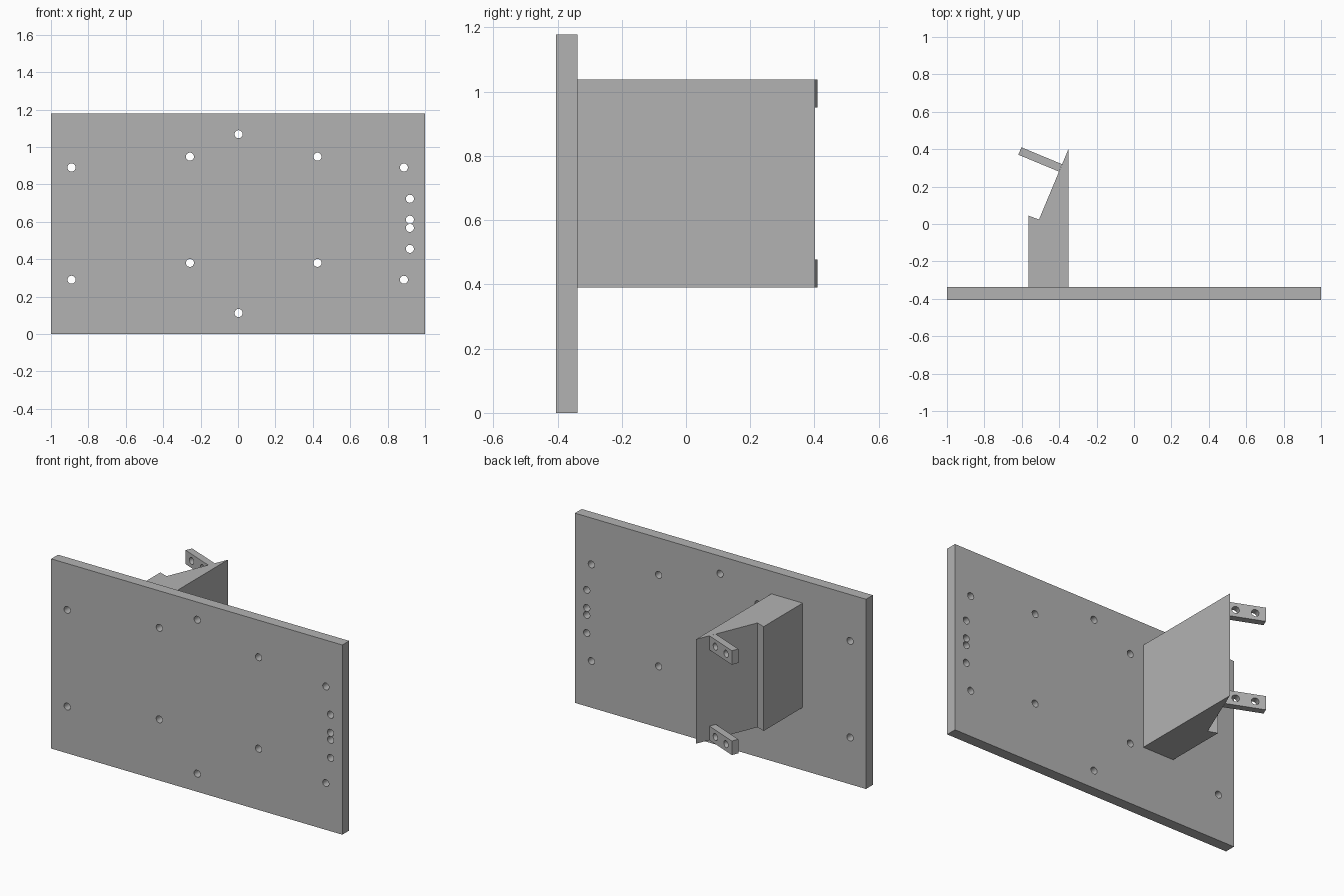
import bpy
import bmesh
from math import pi
from mathutils import Matrix, Vector

cube = bpy.data.objects.get("Cube")
if cube:
    bpy.data.objects.remove(cube, do_unlink=True)

grey = bpy.data.materials.new("plain grey")
grey.use_nodes = True
grey.diffuse_color = (0.45, 0.45, 0.45, 1)
grey.node_tree.nodes["Principled BSDF"].inputs["Base Color"].default_value = grey.diffuse_color


def add_object(name, bm):
    bmesh.ops.recalc_face_normals(bm, faces=bm.faces)
    mesh = bpy.data.meshes.new(name)
    bm.to_mesh(mesh)
    bm.free()
    mesh.materials.append(grey)
    obj = bpy.data.objects.new(name, mesh)
    bpy.context.collection.objects.link(obj)
    return obj


def prism(name, outline, z0, z1):
    """Extrude an outline in the ground plane from z0 up to z1."""
    bm = bmesh.new()
    face = bm.faces.new([bm.verts.new((x, y, z0)) for x, y in outline])
    grown = bmesh.ops.extrude_face_region(bm, geom=[face])
    top = [v for v in grown["geom"] if isinstance(v, bmesh.types.BMVert)]
    bmesh.ops.translate(bm, verts=top, vec=(0, 0, z1 - z0))
    return add_object(name, bm)


def drill(obj, centres, axis, radius, depth=0.2):
    """Cut round through-holes along an axis, then shade their walls smooth."""
    bm = bmesh.new()
    turn = Vector(axis).to_track_quat("Z", "Y").to_matrix().to_4x4()
    for c in centres:
        bmesh.ops.create_cone(bm, cap_ends=True, segments=32, radius1=radius,
                              radius2=radius, depth=depth,
                              matrix=Matrix.Translation(c) @ turn)
    cutter = add_object("hole_cutter", bm)
    cutter.hide_render = True
    cut = obj.modifiers.new("holes", "BOOLEAN")
    cut.operation = "DIFFERENCE"
    cut.solver = "EXACT"
    cut.object = cutter
    bpy.ops.object.select_all(action="DESELECT")
    obj.select_set(True)
    bpy.context.view_layer.objects.active = obj
    bpy.ops.object.modifier_apply(modifier=cut.name)
    bpy.data.objects.remove(cutter, do_unlink=True)
    bpy.ops.object.shade_smooth_by_angle(angle=pi / 6)


# Front plate with its pattern of holes
FRONT, BACK = -0.405, -0.338
plate = prism("front_plate", [(-1, FRONT), (1, FRONT), (1, BACK), (-1, BACK)], 0, 1.178)
columns = {
    -0.89: (0.29, 0.89),
    -0.257: (0.38, 0.948),
    0.003: (0.112, 1.068),
    0.425: (0.38, 0.948),
    0.887: (0.29, 0.89),
    0.919: (0.455, 0.567, 0.611, 0.723),
}
drill(plate, [(x, FRONT, z) for x, zs in columns.items() for z in zs], (0, 1, 0), 0.0215)

# Wedge-shaped bracket standing off the back of the plate
LOW, HIGH, TAB = 0.39, 1.038, 0.087
prism("bracket", [(-0.565, BACK), (-0.35, BACK), (-0.35, 0.402),
                  (-0.508, 0.024), (-0.565, 0.045)], LOW, HIGH)

# Two drilled tabs at the top and bottom of the slanted face
inner, outer = Vector((-0.385, 0.32)), Vector((-0.602, 0.41))
along = (outer - inner).normalized()
normal = Vector((-along.y, along.x))
thick = normal * 0.043
for name, z in (("lower_tab", LOW), ("upper_tab", HIGH - TAB)):
    tab = prism(name, [inner, outer, outer + thick, inner + thick], z, z + TAB)
    spots = [inner.lerp(outer, t) + thick / 2 for t in (0.26, 0.74)]
    drill(tab, [(p.x, p.y, z + TAB / 2) for p in spots], (normal.x, normal.y, 0), 0.0215)
